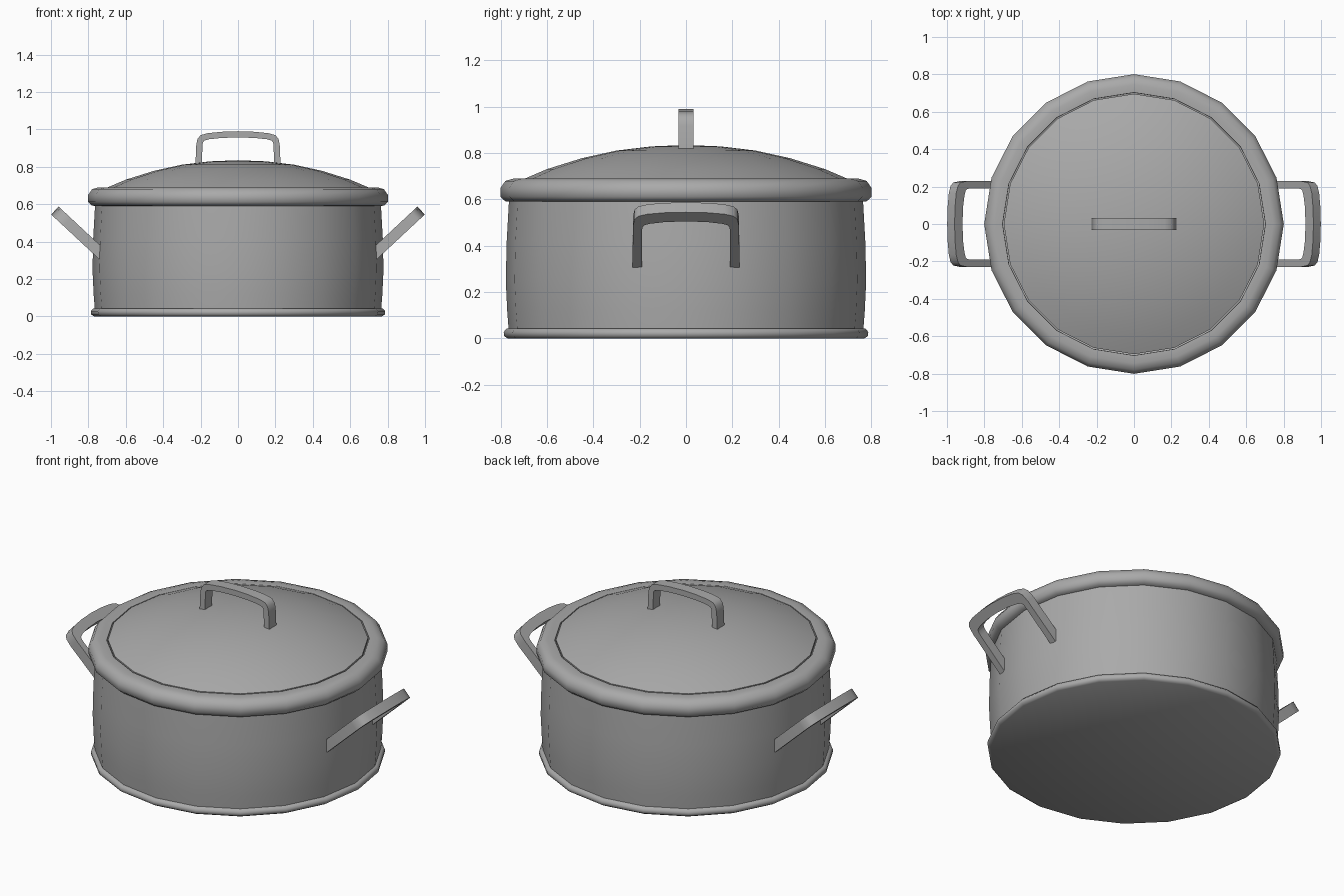
import bpy, bmesh, math
from mathutils import Matrix, Vector

cube = bpy.data.objects.get("Cube")
if cube:
    bpy.data.objects.remove(cube, do_unlink=True)

SIDES = 20

steel = bpy.data.materials.new("grey_steel")
steel.use_nodes = True
GREY = (0.4, 0.4, 0.4, 1)
steel.diffuse_color = GREY
steel.node_tree.nodes["Principled BSDF"].inputs["Base Color"].default_value = GREY


def finish(name, bm, angle):
    """Turn a bmesh into a smooth-shaded object with sharp creases."""
    bmesh.ops.recalc_face_normals(bm, faces=bm.faces)
    mesh = bpy.data.meshes.new(name)
    bm.to_mesh(mesh)
    bm.free()
    mesh.materials.append(steel)
    obj = bpy.data.objects.new(name, mesh)
    bpy.context.collection.objects.link(obj)
    bpy.ops.object.select_all(action='DESELECT')
    obj.select_set(True)
    bpy.context.view_layer.objects.active = obj
    bpy.ops.object.shade_smooth_by_angle(angle=math.radians(angle))
    return obj


def lathe(name, profile, angle=35):
    """Spin a (radius, height) profile around z."""
    bm = bmesh.new()
    verts = [bm.verts.new((r, 0, z)) for r, z in profile]
    edges = [bm.edges.new(pair) for pair in zip(verts, verts[1:])]
    bmesh.ops.spin(bm, geom=verts + edges, axis=(0, 0, 1), cent=(0, 0, 0),
                   angle=math.tau, steps=SIDES, use_duplicate=False)
    bmesh.ops.remove_doubles(bm, verts=bm.verts, dist=0.0005)
    return finish(name, bm, angle)


def handle(name, outer, inner, width, matrix):
    """Arched band: half outlines (base to middle) mirrored, then given width."""
    def arch(half):
        return [(-u, v) for u, v in half] + [(u, v) for u, v in reversed(half[:-1])]
    bm = bmesh.new()
    rings = []
    for (ou, ov), (iu, iv) in zip(arch(outer), arch(inner)):
        rings.append([bm.verts.new(matrix @ Vector((u, w, v)))
                      for u, v, w in ((ou, ov, -width / 2), (ou, ov, width / 2),
                                      (iu, iv, width / 2), (iu, iv, -width / 2))])
    for a, b in zip(rings, rings[1:]):
        for i in range(4):
            j = (i + 1) % 4
            bm.faces.new((a[i], a[j], b[j], b[i]))
    bm.faces.new(rings[0])
    bm.faces.new(rings[-1])
    return finish(name, bm, 40)


# Pot body, base flange, rolled rim and domed lid
lathe("pot_base", [(0, 0), (0.77, 0), (0.785, 0.01), (0.787, 0.028),
                   (0.775, 0.042), (0.75, 0.045)], 50)
lathe("pot_wall", [(0.765, 0.03), (0.772, 0.12), (0.778, 0.25),
                   (0.774, 0.42), (0.764, 0.6)])
lathe("pot_rim", [(0.75, 0.59), (0.78, 0.592), (0.801, 0.612), (0.801, 0.65),
                  (0.78, 0.68), (0.745, 0.69), (0.703, 0.688), (0.702, 0.67)], 50)
lathe("lid", [(0.695, 0.67), (0.696, 0.69), (0.6, 0.731), (0.45, 0.778),
              (0.3, 0.811), (0.15, 0.829), (0, 0.835)])

# Lid handle, arching along x
handle("lid_handle",
       [(0.228, 0.805), (0.223, 0.92), (0.216, 0.95), (0.2, 0.969),
        (0.165, 0.979), (0.09, 0.987), (0, 0.99)],
       [(0.194, 0.805), (0.19, 0.91), (0.188, 0.93), (0.18, 0.94),
        (0.155, 0.947), (0.09, 0.954), (0, 0.957)],
       0.066, Matrix.Identity(4))

# Side handles, tilted up and outward, mirrored across x
for side, sign in (("left", 1), ("right", -1)):
    tilt = math.radians(43)
    out = Vector((sign * math.cos(tilt), 0, math.sin(tilt)))
    across = Vector((-sign * math.sin(tilt), 0, math.cos(tilt)))
    along = Vector((0, 1, 0))
    matrix = Matrix((along, across, out)).transposed().to_4x4()
    matrix.translation = (sign * 0.979, 0, 0.566)
    handle(side + "_handle",
           [(0.231, -0.35), (0.229, -0.09), (0.222, -0.045), (0.205, -0.025),
            (0.165, -0.012), (0.09, -0.003), (0, 0)],
           [(0.191, -0.35), (0.19, -0.12), (0.188, -0.095), (0.18, -0.082),
            (0.155, -0.073), (0.09, -0.062), (0, -0.058)],
           0.058, matrix)
